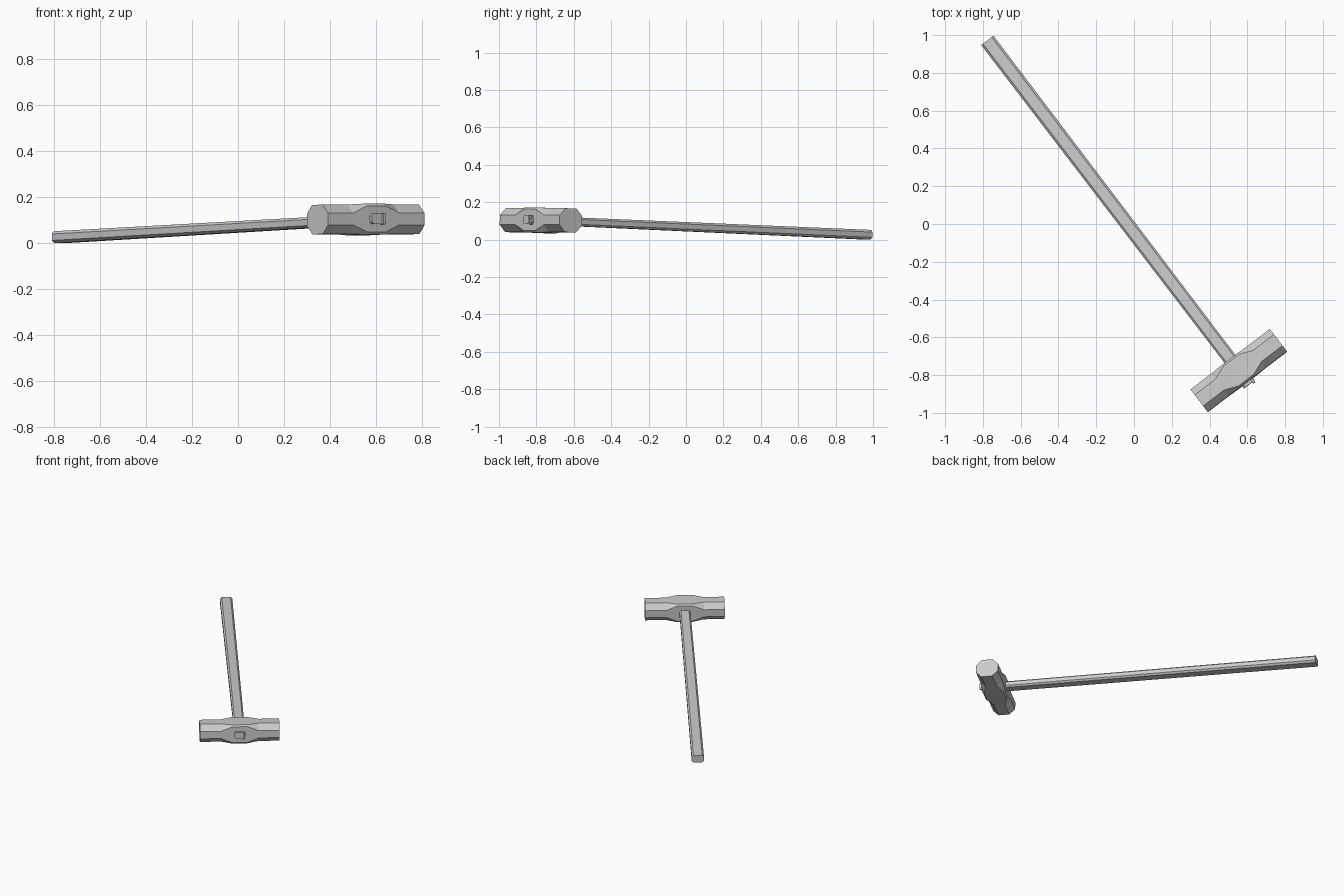
import bpy, bmesh
from math import radians
from mathutils import Matrix, Vector

if "Cube" in bpy.data.objects:
    bpy.data.objects.remove(bpy.data.objects["Cube"])

# Local frame: x along the head, y towards the handle's free end, z up
PLACE = (Matrix.Translation((0.555, -0.776, 0.103))
         @ Matrix.Rotation(radians(37.3), 4, 'Z')
         @ Matrix.Rotation(-0.035, 4, 'X'))


def octagon(a, b, c):
    """Rectangle of half sizes a, b with corners cut by c."""
    return [(a, b - c), (a - c, b), (c - a, b), (-a, b - c),
            (-a, c - b), (c - a, -b), (a - c, -b), (a, c - b)]


def loft(name, sections, axis, offset=(0, 0, 0)):
    """Skin octagons (position, a, b, chamfer) along local x or y."""
    bm = bmesh.new()
    rings = []
    for t, a, b, c in sections:
        ring = []
        for u, v in octagon(a, b, c):
            p = (t, u, v) if axis == 'X' else (u, t, v)
            ring.append(bm.verts.new(Vector(p) + Vector(offset)))
        rings.append(ring)
    for r, s in zip(rings, rings[1:]):
        for i in range(8):
            j = (i + 1) % 8
            bm.faces.new((r[i], r[j], s[j], s[i]))
    bm.faces.new(rings[0])
    bm.faces.new(rings[-1])
    bmesh.ops.recalc_face_normals(bm, faces=bm.faces)
    bm.transform(PLACE)
    mesh = bpy.data.meshes.new(name)
    bm.to_mesh(mesh)
    bm.free()
    obj = bpy.data.objects.new(name, mesh)
    bpy.context.collection.objects.link(obj)
    return obj


# Head: octagonal striking ends swelling to a squarer block around the eye
end = (0.075, 0.064, 0.038)
eye = (0.076, 0.067, 0.010)
loft("hammer_head", [(-0.264, *end), (-0.125, *end), (-0.05, *eye),
                     (0.05, *eye), (0.125, *end), (0.264, *end)], 'X')

# Handle: flattened octagonal shaft, its tip showing through the eye
loft("handle", [(-0.092, 0.036, 0.023, 0.010),
                (0.08, 0.036, 0.023, 0.010),
                (2.198, 0.041, 0.026, 0.012)], 'Y')

# Wedge driven into the tip of the handle
loft("wedge", [(-0.102, 0.007, 0.024, 0.001),
               (-0.05, 0.004, 0.024, 0.001)], 'Y', (0.026, 0, 0))
